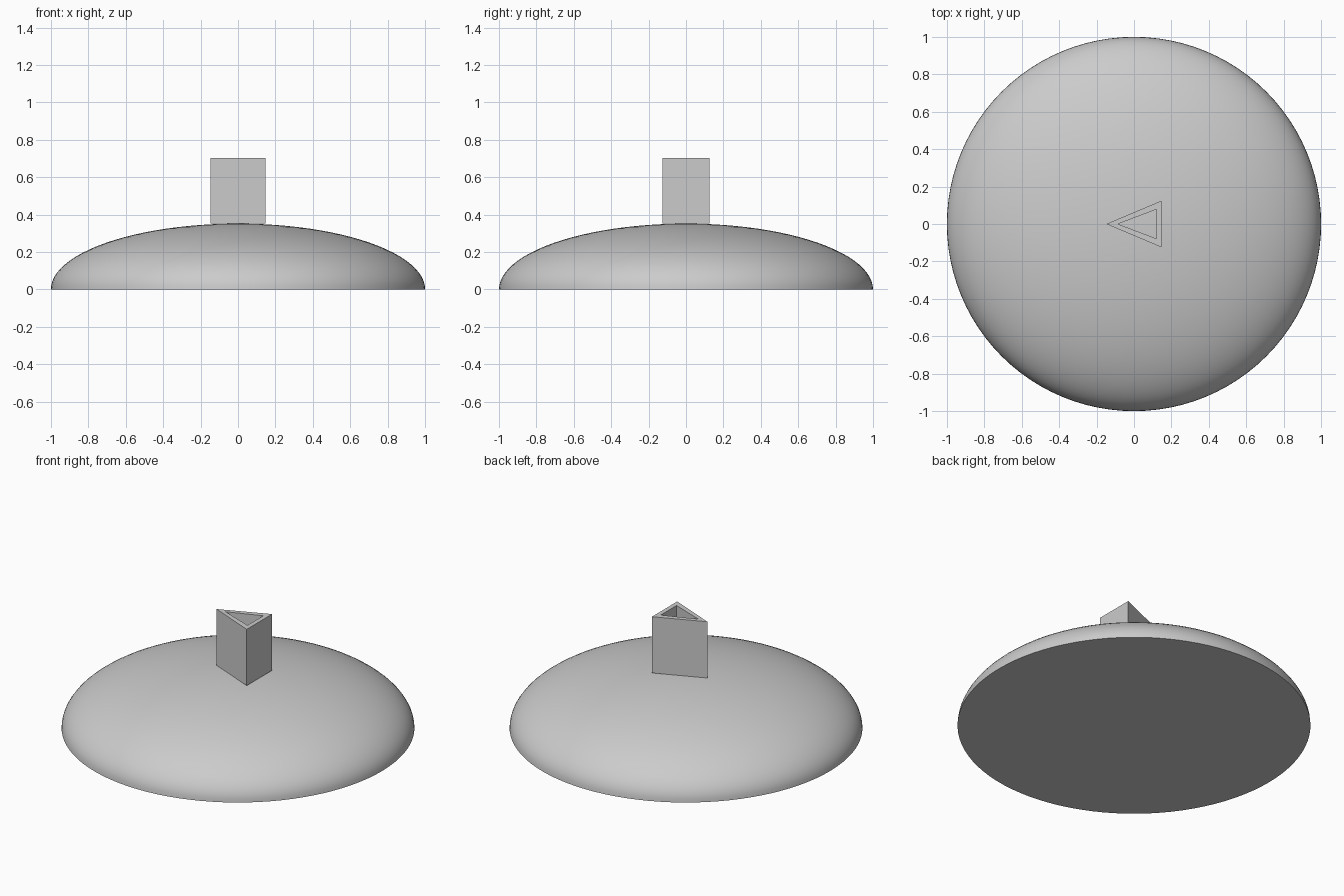
import bpy, bmesh, math

if "Cube" in bpy.data.objects:
    bpy.data.objects.remove(bpy.data.objects["Cube"])

grey = bpy.data.materials.new("light grey")
grey.diffuse_color = (0.6, 0.6, 0.6, 1)
grey.use_nodes = True
grey.node_tree.nodes["Principled BSDF"].inputs["Base Color"].default_value = grey.diffuse_color

DOME_H = 0.352   # dome height, also where the tube starts
TUBE_TOP = 0.704


def make_object(name, bm):
    bmesh.ops.recalc_face_normals(bm, faces=bm.faces)
    mesh = bpy.data.meshes.new(name)
    bm.to_mesh(mesh)
    bm.free()
    mesh.materials.append(grey)
    obj = bpy.data.objects.new(name, mesh)
    bpy.context.collection.objects.link(obj)
    return obj


# Dome: upper half of a flattened sphere with a closed flat base
bm = bmesh.new()
bmesh.ops.create_uvsphere(bm, u_segments=96, v_segments=48, radius=1)
bmesh.ops.bisect_plane(bm, geom=bm.verts[:] + bm.edges[:] + bm.faces[:], dist=1e-5,
                       plane_co=(0, 0, 0), plane_no=(0, 0, 1), clear_inner=True)
bmesh.ops.contextual_create(bm, geom=[e for e in bm.edges if e.is_boundary])
bmesh.ops.scale(bm, vec=(1, 1, DOME_H), verts=bm.verts)
dome = make_object("dome", bm)
bpy.context.view_layer.objects.active = dome
dome.select_set(True)
bpy.ops.object.shade_smooth_by_angle(angle=math.radians(40))

# Triangular tube: outer and inner walls joined by top and bottom rims
outer = [(-0.148, 0), (0.148, -0.125), (0.148, 0.125)]
inner = [(-0.086, 0), (0.12, -0.078), (0.12, 0.078)]
bm = bmesh.new()
loops = [[bm.verts.new((x, y, z)) for x, y in tri]
         for tri, z in ((outer, DOME_H), (outer, TUBE_TOP), (inner, TUBE_TOP), (inner, DOME_H))]
for a, b in zip(loops, loops[1:] + loops[:1]):
    for i in range(3):
        j = (i + 1) % 3
        bm.faces.new((a[i], a[j], b[j], b[i]))
make_object("triangular_tube", bm)
